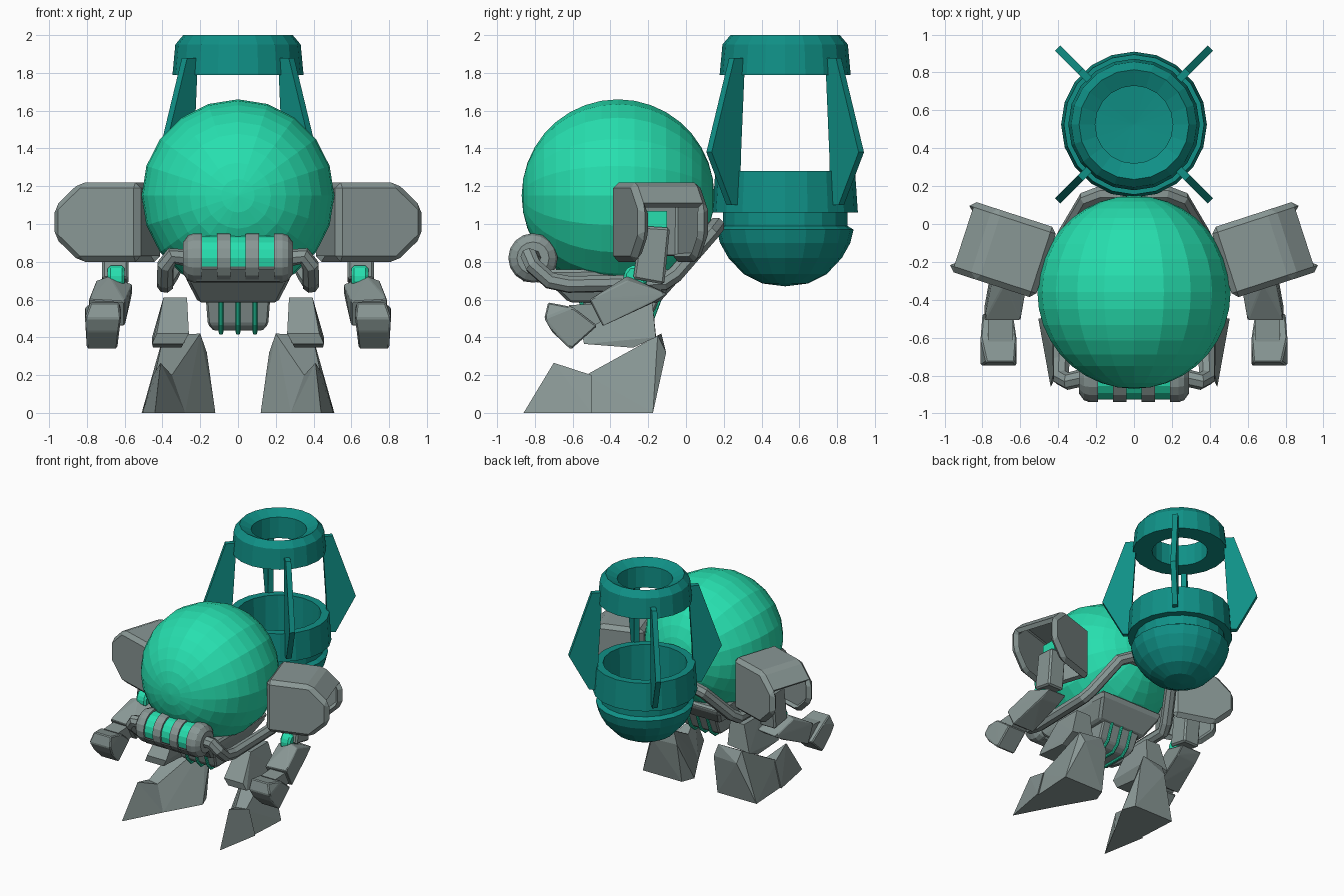
import bpy, bmesh, math
from mathutils import Matrix, Vector

if "Cube" in bpy.data.objects:
    bpy.data.objects.remove(bpy.data.objects["Cube"])


def colour(name, rgb):
    m = bpy.data.materials.new(name)
    m.diffuse_color = (*rgb, 1)
    m.use_nodes = True
    m.node_tree.nodes["Principled BSDF"].inputs["Base Color"].default_value = m.diffuse_color
    return m


GREEN = colour("bright green", (0.02, 0.74, 0.43))
TEAL = colour("dark teal", (0.005, 0.28, 0.24))
GREY = colour("steel grey", (0.25, 0.31, 0.30))


def finish(name, bm, mats, mirror=False):
    bmesh.ops.recalc_face_normals(bm, faces=bm.faces)
    me = bpy.data.meshes.new(name)
    bm.to_mesh(me)
    bm.free()
    ob = bpy.data.objects.new(name, me)
    bpy.context.collection.objects.link(ob)
    for m in mats:
        me.materials.append(m)
    if mirror:
        ob.modifiers.new("mirror", "MIRROR").use_mirror_merge = False
    return ob


def bevel_all(bm, width):
    if width:
        bmesh.ops.bevel(bm, geom=bm.edges[:], offset=width, segments=1,
                        affect='EDGES', clamp_overlap=True)


def hull(name, pts, mat, mirror=False, bevel=0):
    bm = bmesh.new()
    vs = [bm.verts.new(p) for p in pts]
    res = bmesh.ops.convex_hull(bm, input=vs)
    junk = {v for v in res["geom_interior"] + res["geom_unused"] if isinstance(v, bmesh.types.BMVert)}
    bmesh.ops.delete(bm, geom=list(junk), context='VERTS')
    bmesh.ops.dissolve_limit(bm, angle_limit=0.02, verts=bm.verts[:], edges=bm.edges[:])
    bevel_all(bm, bevel)
    return finish(name, bm, [mat], mirror)


def slab(name, profile, x0, x1, mat, mirror=False, bevel=0):
    """Convex (y, z) profile extended from x0 to x1."""
    return hull(name, [(x, y, z) for x in (x0, x1) for y, z in profile], mat, mirror, bevel)


def lathe(profile, sides, matrix):
    bm = bmesh.new()
    vs = [bm.verts.new((r, 0, z)) for r, z in profile]
    es = [bm.edges.new(p) for p in zip(vs, vs[1:])]
    bmesh.ops.spin(bm, geom=vs + es, axis=(0, 0, 1), cent=(0, 0, 0),
                   angle=2 * math.pi, steps=sides, use_duplicate=False)
    bmesh.ops.remove_doubles(bm, verts=bm.verts[:], dist=1e-4)
    bm.transform(matrix)
    return bm


def tube(name, pts, radius, mat, closed=False):
    cu = bpy.data.curves.new(name, 'CURVE')
    cu.dimensions = '3D'
    cu.bevel_depth = radius
    cu.bevel_resolution = 2
    cu.use_fill_caps = True
    sp = cu.splines.new('POLY')
    sp.points.add(len(pts) - 1)
    for p, co in zip(sp.points, pts):
        p.co = (*co, 1)
    sp.use_cyclic_u = closed
    sp.use_smooth = False
    cu.materials.append(mat)
    ob = bpy.data.objects.new(name, cu)
    bpy.context.collection.objects.link(ob)
    bpy.ops.object.select_all(action='DESELECT')
    ob.select_set(True)
    bpy.context.view_layer.objects.active = ob
    bpy.ops.object.convert(target='MESH')


# Round body, poles facing front and back
bm = bmesh.new()
bmesh.ops.create_uvsphere(bm, u_segments=20, v_segments=18, radius=0.51)
bm.transform(Matrix.Translation((0, -0.36, 1.15)) @ Matrix.Rotation(math.pi / 2, 4, 'X'))
finish("round_body", bm, [GREEN])

# Rear lantern: bowl, crown ring and four fins
LANTERN = Matrix.Translation((0, 0.525, 0))
bowl = [(0, .67), (.12, .685), (.22, .735), (.30, .82), (.345, .90), (.362, .97), (.33, .99),
        (.33, 1.06), (.385, 1.06), (.37, 1.28), (.31, 1.28), (.30, .92), (0, .90)]
finish("lantern_bowl", lathe(bowl, 20, LANTERN), [TEAL])
crown = [(.347, 1.79), (.332, 1.95), (.29, 2.0), (.205, 1.96), (.205, 1.79), (.347, 1.79)]
finish("lantern_crown", lathe(crown, 20, LANTERN), [TEAL])
fin = [(.32, 1.88), (.40, 1.88), (.57, 1.38), (.42, 1.10), (.36, 1.10), (.35, 1.38)]
for i in range(4):
    bm = bmesh.new()
    f = bm.faces.new([bm.verts.new((r, -.02, z)) for r, z in fin])
    ext = bmesh.ops.extrude_face_region(bm, geom=[f])["geom"]
    bmesh.ops.translate(bm, vec=(0, .04, 0), verts=[v for v in ext if isinstance(v, bmesh.types.BMVert)])
    bm.transform(LANTERN @ Matrix.Rotation(math.radians(45 + 90 * i), 4, 'Z'))
    finish(f"lantern_fin_{i + 1}", bm, [TEAL])

# Front canister with three green windows
half = [(.04, .131), (.04, .117), (.11, .117), (.11, .131), (.19, .131)]
grooves = [(-.19, -.11), (-.04, .04), (.11, .19)]
prof = [(0, -.29), (.085, -.29), (.12, -.265), (.131, -.235)]
for a, b in grooves:
    prof += [(.131, a), (.117, a), (.117, b), (.131, b)]
prof += [(.131, .235), (.12, .265), (.085, .29), (0, .29)]
bm = lathe(prof, 16, Matrix.Translation((0, -.81, .82)) @ Matrix.Rotation(math.pi / 2, 4, 'Y'))
for f in bm.faces:
    c = f.calc_center_median()
    in_groove = any(a + .01 < c.x < b - .01 for a, b in grooves)
    f.material_index = int(in_groove and c.z > .76)
finish("front_canister", bm, [GREY, GREEN])
slab("canister_cradle", [(-.92, .76), (-.86, .695), (-.76, .69), (-.70, .76)], -.22, .22, GREY)

# Pipe loop from the canister ends round the back of the body
side = [(.27, -.81, .82), (.35, -.83, .83), (.385, -.81, .78), (.385, -.72, .70), (.385, -.62, .68),
        (.385, -.12, .69), (.36, -.06, .73), (.25, .13, .95), (.17, .16, .99)]
tube("pipe_loop", side + [(-x, y, z) for x, y, z in reversed(side)], .046, GREY)

# Belly tray and hip block with green ribs
hull("belly_tray", [(sx * x, y, z) for sx in (-1, 1) for x, y, z in
     [(.28, -.74, .76), (.27, -.74, .70), (.21, -.62, .585), (.21, -.14, .585), (.28, -.02, .72), (.28, -.02, .76)]],
     GREY, bevel=.015)
hull("hip_block", [(sx * x, y, z) for sx in (-1, 1) for x, y, z in
     [(.17, -.55, .60), (.16, -.51, .47), (.13, -.47, .435), (.13, -.25, .435), (.16, -.20, .47), (.17, -.14, .60)]],
     GREY, bevel=.01)
for i, x in enumerate((-.09, 0, .09)):
    tube(f"hip_rib_{i + 1}", [(x, -.555, .59), (x, -.515, .47), (x, -.475, .425),
                             (x, -.245, .425), (x, -.19, .47), (x, -.13, .63)], .012, GREEN)

# Shoulder guards: beveled shells, open at the outer end and underneath
guard = [(-.24, 1.22), (.10, 1.22), (.24, 1.09), (.24, .93), (.10, .80), (-.24, .80)]
bm = bmesh.new()
f = bm.faces.new([bm.verts.new((u, -.195, z)) for u, z in guard])
ext = bmesh.ops.extrude_face_region(bm, geom=[f])["geom"]
bmesh.ops.translate(bm, vec=(0, .39, 0), verts=[v for v in ext if isinstance(v, bmesh.types.BMVert)])
bmesh.ops.recalc_face_normals(bm, faces=bm.faces)
bevel_all(bm, .03)
bm.normal_update()
bmesh.ops.delete(bm, context='FACES', geom=[
    f for f in bm.faces if abs(f.normal.y) < .3 and (f.normal.x > .9 or f.normal.z < -.3)])
bm.transform(Matrix.Translation((.692, -.135, 0)) @ Matrix.Rotation(math.radians(18), 4, 'Z'))
ob = finish("shoulder_guards", bm, [GREY])
sol = ob.modifiers.new("shell", "SOLIDIFY")
sol.thickness = .04
sol.offset = -1
ob.modifiers.new("mirror", "MIRROR").use_mirror_merge = False

# Arms
slab("shoulder_joints", [(-.23, 1.07), (-.10, 1.07), (-.10, .97), (-.23, .97)], .54, .68, GREEN, True)
slab("upper_arms", [(-.24, .99), (-.085, .98), (-.115, .68), (-.28, .71)], .58, .72, GREY, True, .012)
slab("elbow_joints", [(-.33, .74), (-.30, .78), (-.25, .78), (-.20, .68), (-.27, .65), (-.33, .68)],
     .60, .69, GREEN, True, .015)
hull("forearms", [(.68, -.31, .725), (.56, -.28, .68), (.75, -.31, .70), (.56, -.11, .64), (.73, -.10, .63),
                  (.57, -.18, .59), (.74, -.18, .58), (.60, -.51, .59), (.79, -.51, .60),
                  (.60, -.44, .46), (.79, -.44, .46)], GREY, True, .008)
hull("wrists", [(x, y, z) for x in (.64, .77) for y, z in
                [(-.46, .58), (-.62, .57), (-.56, .42), (-.42, .50)]], GREY, True)
hull("fists", [(.63, -.73, .585), (.78, -.73, .585), (.81, -.60, .56), (.62, -.60, .56), (.81, -.75, .50),
               (.62, -.75, .50), (.80, -.71, .43), (.63, -.71, .43), (.80, -.61, .335), (.64, -.61, .335),
               (.80, -.47, .46), (.64, -.47, .46)], GREY, True, .008)

# Legs
hull("thighs", [(.27, -.40, .61), (.395, -.40, .61), (.27, -.18, .61), (.395, -.18, .61),
                (.26, -.55, .42), (.43, -.55, .42), (.29, -.54, .365), (.455, -.54, .365),
                (.26, -.16, .42), (.455, -.16, .40), (.30, -.28, .345), (.45, -.28, .345)], GREY, True)
hull("heels", [(.28, -.56, 0), (.49, -.52, 0), (.51, -.175, 0), (.12, -.28, 0), (.16, -.175, 0),
               (.35, -.53, .20), (.44, -.53, .20), (.395, -.15, .41), (.20, -.13, .42),
               (.165, -.12, .32), (.38, -.105, .32)], GREY, True)
hull("toes", [(.44, -.86, 0), (.41, -.70, .265), (.28, -.56, 0), (.505, -.50, 0),
              (.35, -.53, .20), (.45, -.50, .20)], GREY, True)
